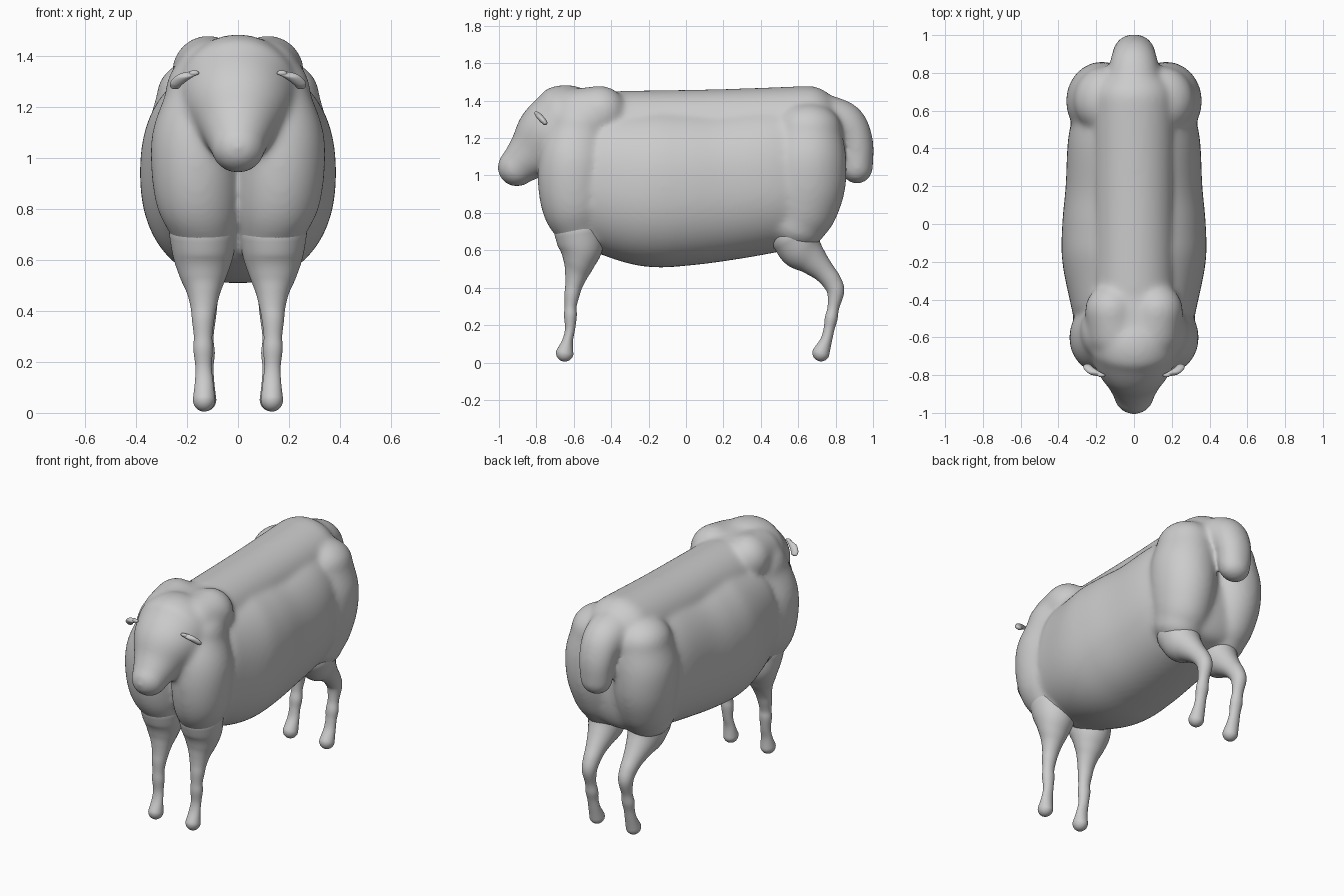
import bpy, bmesh, math
from mathutils import Vector

cube = bpy.data.objects.get("Cube")
if cube:
    bpy.data.objects.remove(cube, do_unlink=True)

grey = bpy.data.materials.new("plain_grey")
grey.use_nodes = True
COLOUR = (0.6, 0.6, 0.6, 1)
grey.diffuse_color = COLOUR
grey.node_tree.nodes["Principled BSDF"].inputs["Base Color"].default_value = COLOUR

SEGMENTS, STEPS, CAP_STEPS = 56, 6, 9


def spline(stations):
    """Smoothly interpolate stations of (x, y, z, half width, half depth)."""
    s = [Vector(p) for p in stations]
    s = [s[0] * 2 - s[1]] + s + [s[-1] * 2 - s[-2]]
    out = []
    for p0, p1, p2, p3 in zip(s, s[1:], s[2:], s[3:]):
        for i in range(STEPS):
            t = i / STEPS
            out.append(p1 + (p2 - p0) * (t / 2)
                       + (p0 * 2 - p1 * 5 + p2 * 4 - p3) * (t * t / 2)
                       + (p1 * 3 - p0 - p2 * 3 + p3) * (t ** 3 / 2))
    return out + [s[-2]]


def loft(bm, stations, side=1, cap=1.0, power=1.0):
    """Skin oval rings along a path and round off both ends."""
    pts = spline(stations)
    rings = []
    for i, p in enumerate(pts):
        d = pts[min(i + 1, len(pts) - 1)] - pts[max(i - 1, 0)]
        tangent = Vector((0, d[1], d[2])).normalized()
        rings.append((Vector(p[:3]), tangent, p[3], p[4]))

    def dome(ring, sign):
        c, t, a, b = ring
        out = []
        for k in range(1, CAP_STEPS + 1):
            ang = math.radians(86) * k / CAP_STEPS
            f = math.cos(ang)
            out.append((c + t * (sign * cap * b * math.sin(ang)), t, a * f, b * f))
        return out

    rings = dome(rings[0], -1)[::-1] + rings + dome(rings[-1], 1)
    loops = []
    for c, t, a, b in rings:
        n = Vector((1, 0, 0)).cross(t)
        loop = []
        for j in range(SEGMENTS):
            ang = math.tau * j / SEGMENTS
            u, v = math.cos(ang), math.sin(ang)
            u = math.copysign(abs(u) ** power, u)
            v = math.copysign(abs(v) ** power, v)
            co = c + Vector((a * u, 0, 0)) + n * (b * v)
            loop.append(bm.verts.new((co.x * side, co.y, co.z)))
        loops.append(loop)
    faces = [bm.faces.new(loops[0]), bm.faces.new(loops[-1])]
    for r0, r1 in zip(loops, loops[1:]):
        for j in range(SEGMENTS):
            k = (j + 1) % SEGMENTS
            faces.append(bm.faces.new((r0[j], r0[k], r1[k], r1[j])))
    bmesh.ops.recalc_face_normals(bm, faces=faces)


def finish(bm, name):
    mesh = bpy.data.meshes.new(name)
    bm.to_mesh(mesh)
    bm.free()
    mesh.materials.append(grey)
    for poly in mesh.polygons:
        poly.use_smooth = True
    ob = bpy.data.objects.new(name, mesh)
    bpy.context.collection.objects.link(ob)
    return ob


def single_part(name, stations, side=1):
    bm = bmesh.new()
    loft(bm, stations, side)
    finish(bm, name)


body = bmesh.new()
# barrel and back ridge
loft(body, [(0, -.45, .98, .33, .388), (0, -.2, .945, .38, .432), (0, 0, .945, .38, .427),
            (0, .2, .957, .362, .412), (0, .45, .992, .349, .402), (0, .62, 1.02, .31, .385)],
     cap=.4, power=.88)
loft(body, [(0, -.35, 1.25, .215, .202), (0, .2, 1.26, .215, .202), (0, .66, 1.277, .22, .202)], cap=.85)
# neck, then skull tapering to muzzle
loft(body, [(0, -.44, 1.23, .24, .225), (0, -.6, 1.23, .25, .235)])
loft(body, [(0, -.645, 1.247, .24, .238), (0, -.74, 1.195, .208, .195),
            (0, -.825, 1.115, .15, .142), (0, -.905, 1.043, .108, .104)])
# tail
loft(body, [(0, .72, 1.31, .15, .13), (0, .845, 1.27, .128, .12),
            (0, .908, 1.17, .112, .095), (0, .914, 1.04, .098, .086)])

for side in (1, -1):
    # neck hump
    loft(body, [(.118, -.46, 1.335, .142, .145), (.1, -.58, 1.32, .145, .145)], side)
    # shoulder
    loft(body, [(.145, -.57, 1.25, .14, .16), (.162, -.595, 1.1, .174, .188),
                (.164, -.602, .95, .176, .19), (.154, -.59, .8, .162, .17),
                (.132, -.566, .68, .122, .118)], side)
    # thigh
    loft(body, [(.154, .655, 1.245, .165, .178), (.168, .652, 1.1, .189, .205),
                (.168, .645, .95, .185, .208), (.16, .622, .82, .168, .187),
                (.152, .588, .735, .148, .158)], side, cap=.8)

body_ob = finish(body, "body_head_and_tail")
# blend the overlapping masses into one skin
remesh = body_ob.modifiers.new("blend", 'REMESH')
remesh.mode = 'VOXEL'
remesh.voxel_size = .012
remesh.use_smooth_shade = True
soften = body_ob.modifiers.new("soften", 'SMOOTH')
soften.factor = .5
soften.iterations = 32

for side, label in ((1, "left"), (-1, "right")):
    single_part(label + "_front_leg", [
        (.138, -.572, .7, .132, .132), (.137, -.562, .61, .117, .117),
        (.137, -.572, .53, .09, .084), (.135, -.586, .47, .065, .062),
        (.135, -.6, .41, .05, .046), (.137, -.61, .36, .043, .04),
        (.137, -.617, .3, .036, .032), (.137, -.618, .25, .038, .034),
        (.135, -.62, .18, .032, .027), (.133, -.632, .12, .036, .028),
        (.133, -.648, .052, .044, .047)], side)
    single_part(label + "_hind_leg", [
        (.15, .575, .675, .118, .122), (.142, .618, .605, .108, .116),
        (.137, .675, .548, .082, .084), (.133, .735, .488, .06, .06),
        (.13, .78, .432, .05, .052), (.13, .8, .378, .044, .046),
        (.13, .788, .295, .034, .031), (.13, .776, .235, .039, .034),
        (.13, .765, .18, .034, .029), (.13, .75, .12, .037, .031),
        (.13, .722, .052, .045, .046)], side)
    single_part(label + "_ear", [
        (.172, -.8, 1.332, .02, .011), (.205, -.79, 1.322, .032, .015),
        (.236, -.768, 1.298, .028, .016), (.246, -.754, 1.282, .021, .013)], side)
